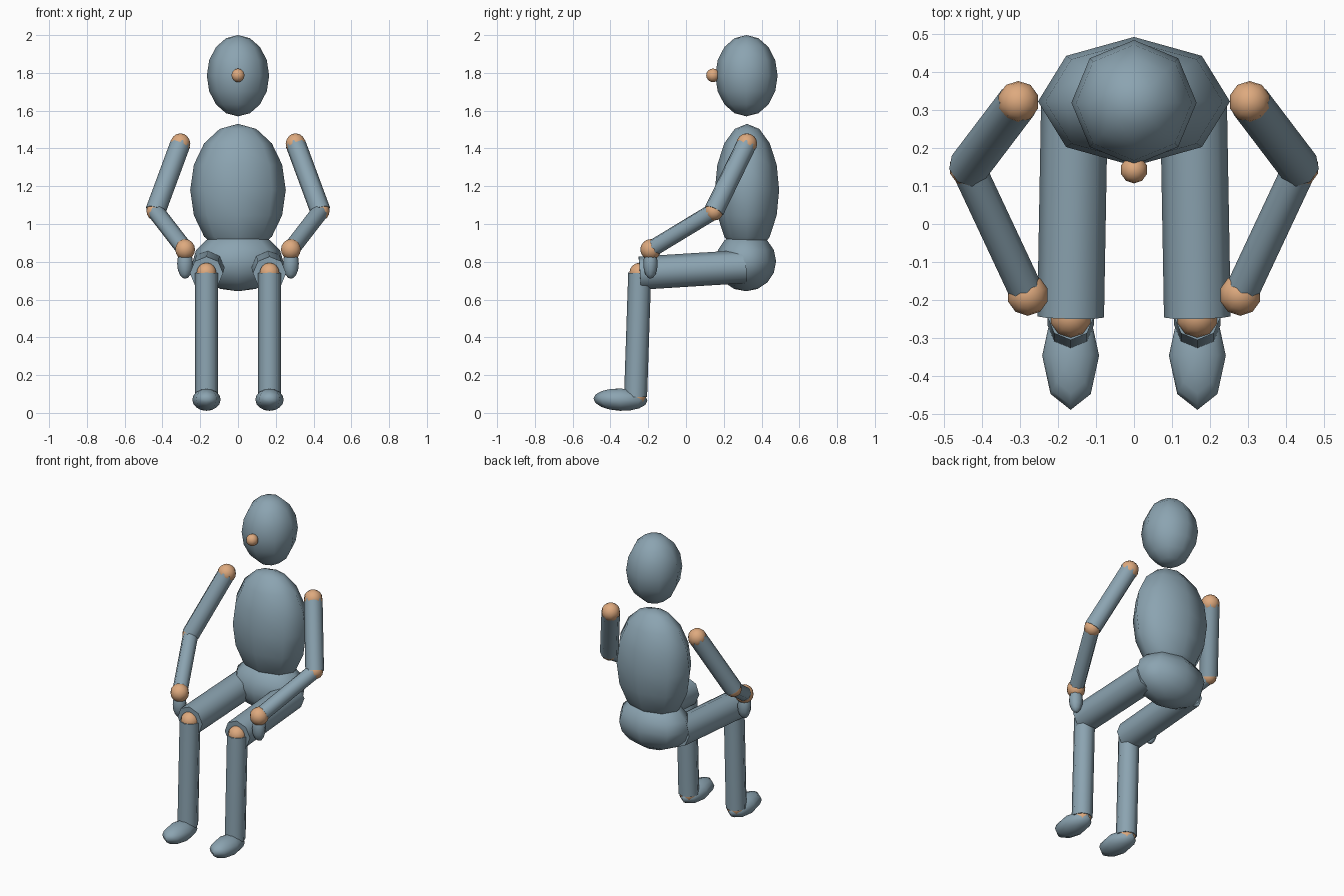
import bpy, bmesh
from mathutils import Vector, Matrix

if "Cube" in bpy.data.objects:
    bpy.data.objects.remove(bpy.data.objects["Cube"], do_unlink=True)


def material(name, color):
    m = bpy.data.materials.new(name)
    m.use_nodes = True
    m.diffuse_color = (*color, 1)
    m.node_tree.nodes["Principled BSDF"].inputs["Base Color"].default_value = (*color, 1)
    return m


BODY = material("slate blue", (0.26, 0.37, 0.44))
JOINT = material("warm tan", (0.73, 0.40, 0.21))


def finish(name, bm, mat):
    """Store the mesh with smooth sides and flat end caps."""
    for f in bm.faces:
        f.smooth = len(f.verts) <= 4
    mesh = bpy.data.meshes.new(name)
    bm.to_mesh(mesh)
    bm.free()
    mesh.materials.append(mat)
    obj = bpy.data.objects.new(name, mesh)
    bpy.context.collection.objects.link(obj)
    return obj


def ellipsoid(name, center, radii, mat=BODY, segments=8, rings=8, tilt=0):
    bm = bmesh.new()
    place = (Matrix.Translation(center) @ Matrix.Rotation(tilt, 4, 'X')
             @ Matrix.Diagonal((*radii, 1)))
    bmesh.ops.create_uvsphere(bm, u_segments=segments, v_segments=rings,
                              radius=1, matrix=place)
    return finish(name, bm, mat)


def ball(name, center, radius):
    return ellipsoid(name, center, (radius,) * 3, JOINT, segments=10)


def limb(name, start, end, radius):
    """Eight-sided tube between two joints."""
    a, b = Vector(start), Vector(end)
    turn = (b - a).to_track_quat('Z', 'Y').to_matrix().to_4x4()
    bm = bmesh.new()
    bmesh.ops.create_cone(bm, cap_ends=True, segments=8, radius1=radius,
                          radius2=radius, depth=(b - a).length,
                          matrix=Matrix.Translation((a + b) / 2) @ turn)
    return finish(name, bm, BODY)


# Head, nose and trunk
ellipsoid("head", (0, 0.32, 1.785), (0.165, 0.165, 0.215))
ball("nose", (0, 0.143, 1.787), 0.036)
ellipsoid("torso", (0, 0.323, 1.18), (0.253, 0.17, 0.35))
ellipsoid("pelvis", (0, 0.317, 0.802), (0.24, 0.16, 0.158))

# Arms and legs, one set per side
for side, s in (("left", 1), ("right", -1)):
    shoulder = (s * 0.305, 0.322, 1.425)
    elbow = (s * 0.437, 0.148, 1.068)
    wrist = (s * 0.28, -0.187, 0.865)
    hip = (s * 0.157, 0.317, 0.775)
    knee = (s * 0.167, -0.245, 0.74)
    ankle = (s * 0.167, -0.267, 0.085)

    ball(side + "_shoulder", shoulder, 0.055)
    limb(side + "_upper_arm", shoulder, elbow, 0.054)
    ball(side + "_elbow", elbow, 0.05)
    limb(side + "_forearm", elbow, wrist, 0.045)
    ball(side + "_wrist", wrist, 0.055)
    ellipsoid(side + "_hand", (s * 0.28, -0.188, 0.79), (0.042, 0.038, 0.08))

    ball(side + "_hip", hip, 0.052)
    limb(side + "_thigh", hip, knee, 0.088)
    ball(side + "_knee", knee, 0.055)
    limb(side + "_shin", knee, ankle, 0.061)
    ball(side + "_ankle", ankle, 0.055)
    ellipsoid(side + "_foot", (s * 0.167, -0.347, 0.07),
              (0.075, 0.143, 0.059), tilt=-0.04)
